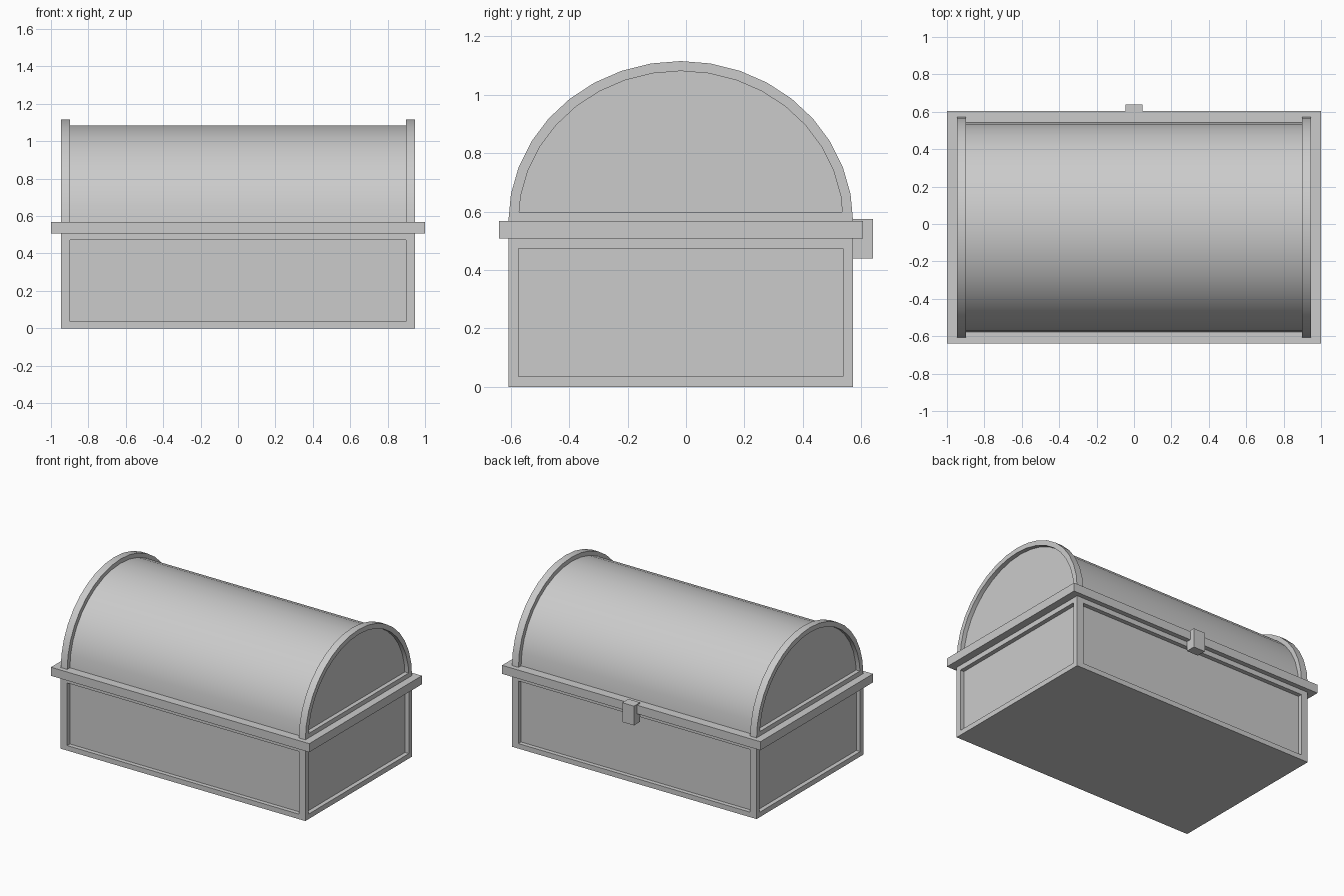
import bpy, bmesh, math

if "Cube" in bpy.data.objects:
    bpy.data.objects.remove(bpy.data.objects["Cube"])

YC = -0.018            # depth-wise centre of chest body
HX, HY = 0.947, 0.59   # body half sizes
ZL = 0.565             # springing height of the lid arch


def finish(name, bm, smooth=False):
    bmesh.ops.recalc_face_normals(bm, faces=bm.faces[:])
    me = bpy.data.meshes.new(name)
    bm.to_mesh(me)
    bm.free()
    ob = bpy.data.objects.new(name, me)
    bpy.context.collection.objects.link(ob)
    if smooth:
        bpy.ops.object.select_all(action='DESELECT')
        ob.select_set(True)
        bpy.context.view_layer.objects.active = ob
        bpy.ops.object.shade_smooth_by_angle(angle=math.radians(30))
    return ob


def box_bm(x0, x1, y0, y1, z0, z1):
    bm = bmesh.new()
    bmesh.ops.create_cube(bm, size=1)
    for v in bm.verts:
        v.co.x = (x0 + x1) / 2 + v.co.x * (x1 - x0)
        v.co.y = (y0 + y1) / 2 + v.co.y * (y1 - y0)
        v.co.z = (z0 + z1) / 2 + v.co.z * (z1 - z0)
    return bm


def arch_bm(x0, x1, ry, rz, steps=18):
    """Half-elliptical prism along x."""
    bm = bmesh.new()
    angles = [math.pi * i / steps for i in range(steps + 1)]
    face = bm.faces.new([bm.verts.new((x0, YC + ry * math.cos(a), ZL + rz * math.sin(a)))
                         for a in angles])
    ext = bmesh.ops.extrude_face_region(bm, geom=[face], use_keep_orig=True)
    moved = [g for g in ext['geom'] if isinstance(g, bmesh.types.BMVert)]
    bmesh.ops.translate(bm, verts=moved, vec=(x1 - x0, 0, 0))
    bmesh.ops.recalc_face_normals(bm, faces=bm.faces[:])
    return bm


def recess(bm, faces, border, depth, half_x=None):
    """Inset faces, optionally fix the panel half width, then sink them."""
    bmesh.ops.inset_individual(bm, faces=faces, thickness=border, use_even_offset=True)
    if half_x:
        for f in faces:
            for v in f.verts:
                v.co.x = math.copysign(half_x, v.co.x)
    bmesh.ops.inset_individual(bm, faces=faces, thickness=0, depth=-depth)


# Body with a sunken panel on each of the four sides
bm = box_bm(-HX, HX, YC - HY, YC + HY, 0, 0.508)
bm.normal_update()
ends = [f for f in bm.faces if abs(f.normal.x) > 0.9]
fronts = [f for f in bm.faces if abs(f.normal.y) > 0.9]
recess(bm, ends, 0.035, 0.03)
recess(bm, fronts, 0.035, 0.03, half_x=0.897)
finish("chest_body", bm)

# Rim band between body and lid
finish("rim_band", box_bm(-1, 1, -0.64, 0.605, 0.508, 0.568))

# Barrel lid
finish("lid_barrel", arch_bm(-0.9, 0.9, 0.56, 0.52), smooth=True)

# Raised end arches with sunken outer faces
for side, name in ((-1, "left_lid_arch"), (1, "right_lid_arch")):
    xs = sorted((side * 0.897, side * HX))
    bm = arch_bm(xs[0], xs[1], HY, 0.55)
    bm.normal_update()
    recess(bm, [f for f in bm.faces if f.normal.x * side > 0.9], 0.034, 0.03)
    finish(name, bm, smooth=True)

# Latch on the back
finish("latch", box_bm(-0.045, 0.045, 0.572, 0.64, 0.44, 0.575))
